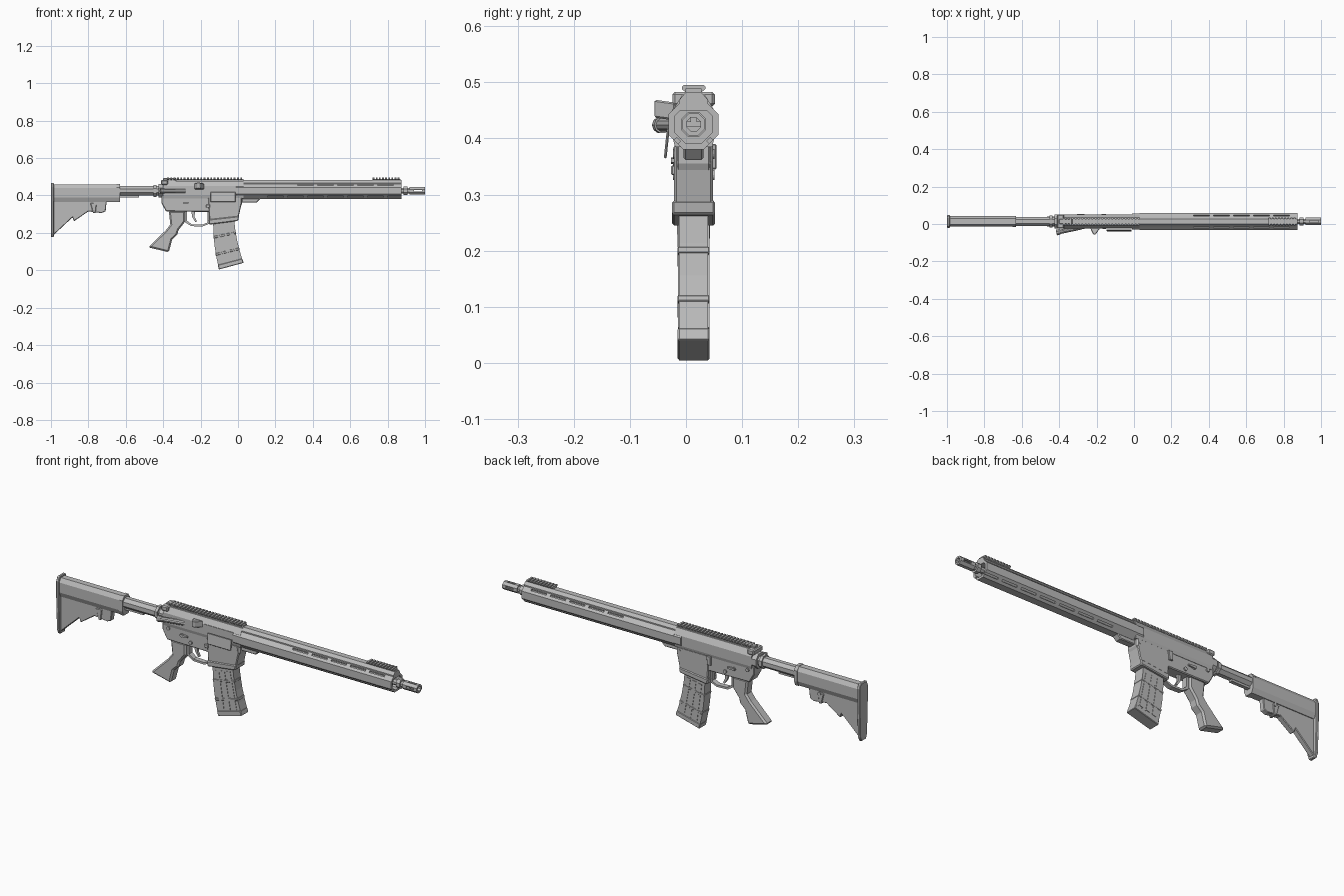
import bpy, bmesh, math
from mathutils import Vector, Matrix

if "Cube" in bpy.data.objects:
    bpy.data.objects.remove(bpy.data.objects["Cube"])

YC, ZB = 0.0135, 0.425          # centre plane and bore height

grey = bpy.data.materials.new("metal_grey")
grey.use_nodes = True
COLOUR = (0.5, 0.5, 0.5, 1)
grey.diffuse_color = COLOUR
grey.node_tree.nodes["Principled BSDF"].inputs["Base Color"].default_value = COLOUR


def finish(name, bm, bevel=0):
    bmesh.ops.recalc_face_normals(bm, faces=bm.faces)
    me = bpy.data.meshes.new(name)
    bm.to_mesh(me)
    bm.free()
    me.materials.append(grey)
    ob = bpy.data.objects.new(name, me)
    bpy.context.collection.objects.link(ob)
    if bevel:
        m = ob.modifiers.new("chamfer", "BEVEL")
        m.width, m.segments, m.limit_method = bevel, 1, "ANGLE"
        m.angle_limit = math.radians(50)
    return ob


def extrude(bm, pts, vec):
    face = bm.faces.new([bm.verts.new(p) for p in pts])
    res = bmesh.ops.extrude_face_region(bm, geom=[face])
    moved = [g for g in res["geom"] if isinstance(g, bmesh.types.BMVert)]
    bmesh.ops.translate(bm, verts=moved, vec=vec)


def side(name, pts, half, yc=YC, bevel=0):
    """Side outline (x, z) with a thickness across y."""
    bm = bmesh.new()
    extrude(bm, [(x, yc - half, z) for x, z in pts], (0, 2 * half, 0))
    return finish(name, bm, bevel)


def along(name, section, x0, x1, bevel=0):
    """Cross-section (y offset, z) run along x."""
    bm = bmesh.new()
    extrude(bm, [(x0, YC + y, z) for y, z in section], (x1 - x0, 0, 0))
    return finish(name, bm, bevel)


def mirrored(half):
    return half + [(-y, z) for y, z in reversed(half)]


def octagon(r):
    """Octagon with flat sides, r is the distance to a flat."""
    c = r / math.cos(math.pi / 8)
    return [(c * math.cos(math.pi * (k + .5) / 4), ZB + c * math.sin(math.pi * (k + .5) / 4))
            for k in range(8)]


def box(name, x0, x1, y0, y1, z0, z1, bevel=0):
    return side(name, [(x0, z0), (x1, z0), (x1, z1), (x0, z1)], (y1 - y0) / 2, (y0 + y1) / 2, bevel)


def pin(name, x, z, r, half):
    pts = [(x + r * math.cos(k * math.pi / 6), z + r * math.sin(k * math.pi / 6)) for k in range(12)]
    return side(name, pts, half)


def cut(ob, cutter):
    m = ob.modifiers.new("cut", "BOOLEAN")
    m.operation, m.object, m.solver = "DIFFERENCE", cutter, "EXACT"
    cutter.hide_render = True
    bpy.context.view_layer.objects.active = ob
    bpy.ops.object.modifier_apply(modifier=m.name)
    bpy.data.objects.remove(cutter)


def rail(name, x0, x1, z0, count):
    """Toothed top rail with wider tooth tops."""
    along(name + "_base", mirrored([(.014, z0), (.014, z0 + .01)]), x0, x1)
    bm = bmesh.new()
    step = (x1 - x0) / count
    tooth = mirrored([(.015, z0 + .004), (.021, z0 + .009), (.021, z0 + .013), (.018, z0 + .016)])
    for k in range(count):
        extrude(bm, [(x0 + k * step, YC + y, z) for y, z in tooth], (step * .58, 0, 0))
    finish(name + "_teeth", bm)


# Handguard with slots cut into the slanted faces
guard = along("handguard", octagon(.0445), .03, .875)
bm = bmesh.new()
for a in (45, 135, 225, 315):
    xs = [.32 + .107 * k for k in range(5)] if a < 180 else [.16 + .107 * k for k in range(7)]
    for x in xs:
        d = Vector((0, math.cos(math.radians(a)), math.sin(math.radians(a))))
        mat = (Matrix.Translation(Vector((x + .04, YC, ZB)) + d * .0445)
               @ Matrix.Rotation(math.radians(a), 4, "X") @ Matrix.Diagonal((.085, .014, .009, 1)))
        bmesh.ops.create_cube(bm, size=1, matrix=mat)
cut(guard, finish("slot_cutter", bm))
bore = along("bore_cutter", octagon(.034), .84, .9)
cut(guard, bore)
along("handguard_spine", mirrored([(.026, .45), (.026, .468), (.014, .482)]), .03, .875)
rail("front_rail", .72, .87, .479, 9)
side("handguard_lug", [(.02, .39), (.02, .362), (.1, .362), (.122, .385), (.122, .39)], .018, bevel=.004)

# Barrel and muzzle device
along("barrel", octagon(.014), .6, .93)
along("muzzle_collar", octagon(.0225), .885, .905)
muzzle = along("muzzle_device", octagon(.02), .918, 1.0)
cut(muzzle, along("muzzle_bore_cutter", octagon(.012), .95, 1.05))
for k in (0, 1):
    lo, hi = (-.03, .06) if k else (YC - .005, YC + .005)
    zl, zh = (ZB - .004, ZB + .004) if k else (ZB, ZB + .04)
    cut(muzzle, box("port_cutter", .94, .983, lo, hi, zl, zh))

# Upper receiver
along("upper_receiver", mirrored([(.033, .385), (.037, .4), (.037, .45), (.02, .478)]), -.4, .03)
rail("top_rail", -.38, .03, .479, 23)
along("receiver_front_ring", octagon(.043), -.01, .032)
box("ejection_port_plate", -.175, -.01, YC - .0385, YC - .03, .418, .452)
cover = box("port_cover", -.147, -.013, -.034, -.029, .364, .418, .002)
cover.data.transform(Matrix.Translation((0, -.03, .418)) @ Matrix.Rotation(math.radians(-6), 4, "X")
                     @ Matrix.Translation((0, .03, -.418)))
bm = bmesh.new()
extrude(bm, [(-.235, -.02, .432), (-.218, -.056, .437), (-.205, -.056, .437), (-.18, -.02, .432)], (0, 0, .032))
finish("case_deflector", bm, .003)

# Forward assist button, angled out from the receiver
bm = bmesh.new()
for r1, r2, depth, t in ((.012, .012, .13, 0), (.015, .015, .02, -.062)):
    bmesh.ops.create_cone(bm, cap_ends=True, segments=10, radius1=r1, radius2=r2, depth=depth,
                          matrix=Matrix.Translation((-.345, -.031, .424))
                          @ Matrix.Rotation(math.radians(12), 4, "Z")
                          @ Matrix.Rotation(math.radians(90), 4, "Y") @ Matrix.Translation((0, 0, t)))
finish("forward_assist", bm)

# Charging handle
box("charging_handle", -.412, -.375, YC - .038, YC + .038, .457, .483, .005)
box("charging_handle_bar", -.4, -.33, YC - .013, YC + .013, .47, .493, .003)

# Lower receiver, magazine well and pins
side("lower_receiver", [(-.41, .40), (-.41, .36), (-.385, .315), (-.16, .312), (-.1, .3), (.0, .31),
                        (.022, .355), (.022, .40)], .031, bevel=.004)
side("magazine_well", [(-.16, .39), (-.153, .25), (0, .27), (.02, .36), (.02, .39)], .0345, bevel=.004)
side("magazine_well_lip", [(-.157, .272), (-.154, .244), (.001, .264), (.005, .29)], .0385, bevel=.004)
for x, z in ((.005, .372), (-.375, .375), (-.25, .335), (-.3, .36)):
    pin("receiver_pin", x, z, .009, .037)
for s in (-1, 1):
    y = YC + s * .034
    side("selector_lever", [(-.305, .366), (-.305, .354), (-.265, .357), (-.265, .364)], .006, y)
side("bolt_catch", [(-.175, .39), (-.175, .345), (-.155, .345), (-.15, .39)], .005, YC + .036, .002)
box("magazine_button", -.17, -.15, YC - .04, YC - .03, .335, .352, .002)

# Trigger and its guard
outer = [(-.285, .315), (-.285, .258), (-.25, .236), (-.19, .234), (-.15, .25), (-.15, .315)]
inner = [(-.162, .315), (-.162, .256), (-.19, .244), (-.248, .246), (-.273, .265), (-.273, .315)]
side("trigger_guard", outer + inner, .013)
side("trigger", [(-.25, .32), (-.245, .285), (-.228, .258), (-.22, .262), (-.232, .285), (-.23, .32)], .006)

# Pistol grip
side("pistol_grip", [(-.48, .123), (-.37, .096), (-.352, .165), (-.325, .19), (-.318, .215), (-.283, .26),
                     (-.283, .318), (-.37, .318), (-.362, .245), (-.385, .215)], .026, bevel=.008)

# Magazine, built along its slanted axis
TOP, BOTTOM = Vector((-.077, .262)), Vector((-.036, .022))


def mag_band(t0, t1, grow=0):
    """Corners of a slice of the magazine between two fractions of its length."""
    pts = []
    for t, order in ((t0, (-1, 1)), (t1, (1, -1))):
        c = TOP.lerp(BOTTOM, t) + Vector((-.008 * math.sin(math.pi * t), 0))
        across = Vector((.056, .01)).lerp(Vector((.065, .0175)), t)
        pts += [tuple(c + across * s * (1 + grow)) for s in order]
    return pts


for k in range(4):
    side("magazine_body", mag_band(k / 4 - (.2 if k == 0 else 0), (k + 1) / 4), .026)
for t in (.28, .65):
    side("magazine_rib", mag_band(t, t + .05, .03), .0285, bevel=.002)
side("magazine_base", mag_band(.9, 1, .02), .0285, bevel=.003)
for s in (-.55, 0, .55):
    slat = []
    for t, o in ((.1, -1), (.1, 1), (.88, 1), (.88, -1)):
        a, b = mag_band(t, t + .01)[:2]
        slat.append(tuple((Vector(a) + Vector(b)) / 2 + (Vector(b) - Vector(a)) / 2 * (s + .17 * o)))
    side("magazine_slat", slat, .028)

# Buffer tube and stock
along("buffer_tube", octagon(.025), -.75, -.4)
along("tube_rail", mirrored([(.009, .39), (.009, .41)]), -.64, -.53)
along("castle_nut", octagon(.032), -.452, -.437)
along("receiver_end_plate", octagon(.037), -.425, -.4)
along("stock_body", mirrored([(.018, .366), (.028, .39), (.028, .44), (.015, .46)]), -.99, -.635)
along("stock_front_band", mirrored([(.02, .364), (.03, .388), (.03, .442), (.016, .462)]), -.65, -.632)
side("stock_web", [(-.99, .37), (-.99, .185), (-.885, .283), (-.877, .262), (-.8, .315), (-.73, .306),
                   (-.708, .315), (-.702, .37)], .014, bevel=.003)
side("stock_lever", [(-.79, .36), (-.775, .305), (-.762, .305), (-.755, .36)], .018, bevel=.003)
pin("stock_pin", -.765, .355, .009, .022)
along("butt_plate", mirrored([(.018, .177), (.028, .2), (.034, .36), (.034, .445), (.024, .468)]), -1.0, -.985, .003)
